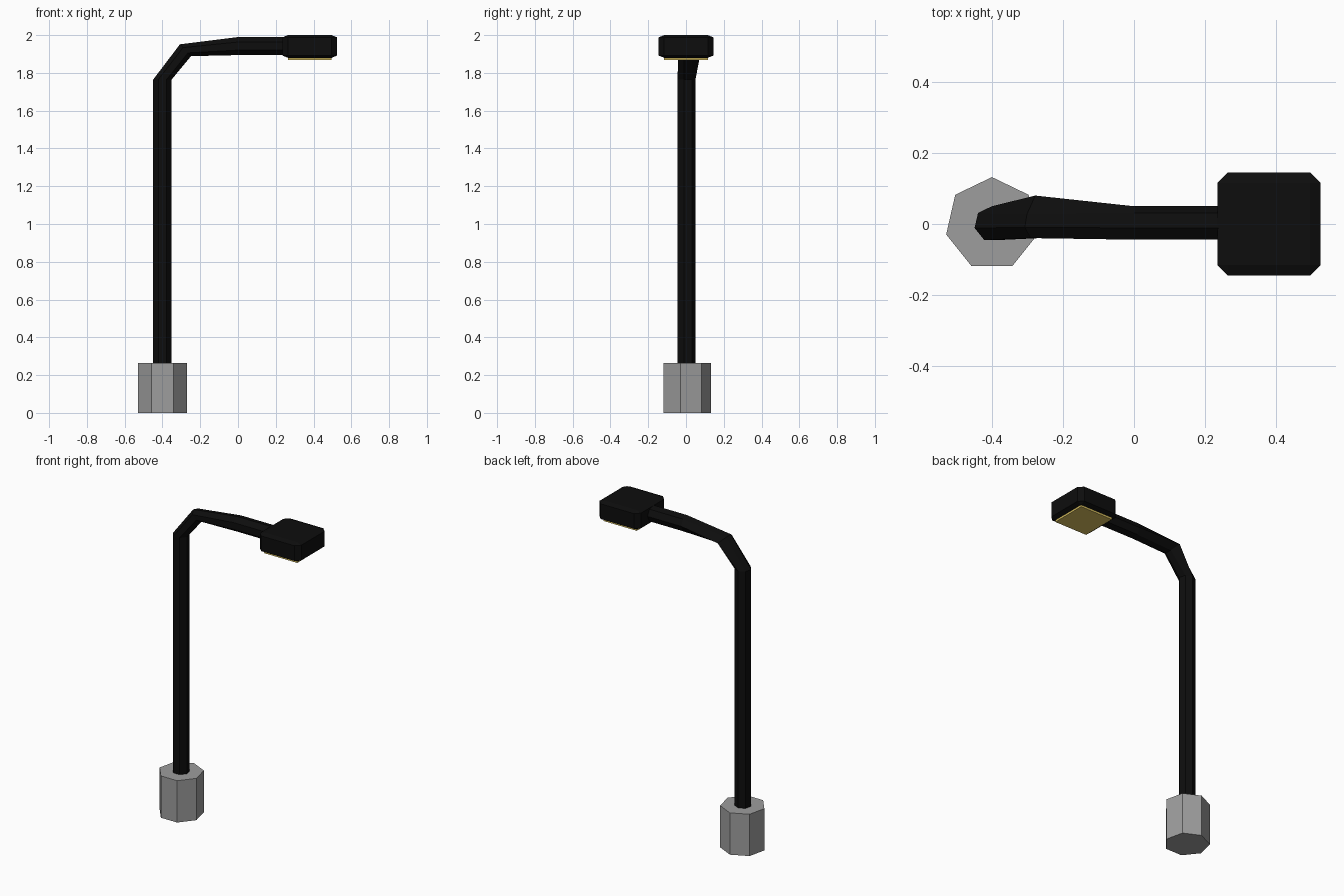
import bpy, math

if "Cube" in bpy.data.objects:
    bpy.data.objects.remove(bpy.data.objects["Cube"])

SIDES = 7


def material(name, rgb):
    m = bpy.data.materials.new(name)
    m.diffuse_color = (*rgb, 1)
    m.use_nodes = True
    m.node_tree.nodes["Principled BSDF"].inputs["Base Color"].default_value = m.diffuse_color
    return m


BLACK = material("black_metal", (0.004, 0.004, 0.004))
GREY = material("grey_concrete", (0.34, 0.34, 0.34))
YELLOW = material("lamp_yellow", (0.72, 0.55, 0.12))


def tube(name, rings, mat):
    """Seven-sided tube. Ring: centre x, z, tilt in degrees, radius, reach of the +y corner."""
    verts, faces = [], []
    for cx, cz, tilt, r, reach in rings:
        t = math.radians(tilt)
        for i in range(SIDES):
            a = math.tau * i / SIDES
            u = r * math.sin(a)
            y = reach if i == 0 else r * math.cos(a)
            verts.append((cx + u * math.cos(t), y, cz - u * math.sin(t)))
    for k in range(len(rings) - 1):
        for i in range(SIDES):
            j = (i + 1) % SIDES
            b = k * SIDES
            faces.append((b + j, b + i, b + SIDES + i, b + SIDES + j))
    faces.append(tuple(range(SIDES)))
    faces.append(tuple(reversed(range(len(verts) - SIDES, len(verts)))))
    me = bpy.data.meshes.new(name)
    me.from_pydata(verts, [], faces)
    me.materials.append(mat)
    ob = bpy.data.objects.new(name, me)
    bpy.context.collection.objects.link(ob)
    return ob


def box(name, loc, size, mat, bevel=0):
    bpy.ops.mesh.primitive_cube_add(size=1, location=loc)
    ob = bpy.context.object
    ob.name = name
    ob.scale = size
    ob.data.materials.append(mat)
    if bevel:
        mod = ob.modifiers.new("chamfer", 'BEVEL')
        mod.width = bevel
        mod.segments = 1
    return ob


# Concrete foot
tube("base", [(-0.4, 0, 0, 0.132, 0.132), (-0.4, 0.265, 0, 0.132, 0.132)], GREY)

# Bent pole and arm
tube("pole_arm", [
    (-0.4, 0.25, 0, 0.05, 0.05),
    (-0.4, 1.765, 0, 0.05, 0.05),
    (-0.278, 1.92, 47, 0.044, 0.08),
    (0.0, 1.942, 90, 0.049, 0.05),
    (0.25, 1.942, 90, 0.049, 0.05),
], BLACK)

# Lamp head (chamfer is stretched by the object scale) and glowing panel
box("lamp_head", (0.38, 0, 1.94), (0.29, 0.29, 0.12), BLACK, bevel=0.1)
box("lamp_panel", (0.38, 0, 1.8745), (0.232, 0.232, 0.013), YELLOW)
